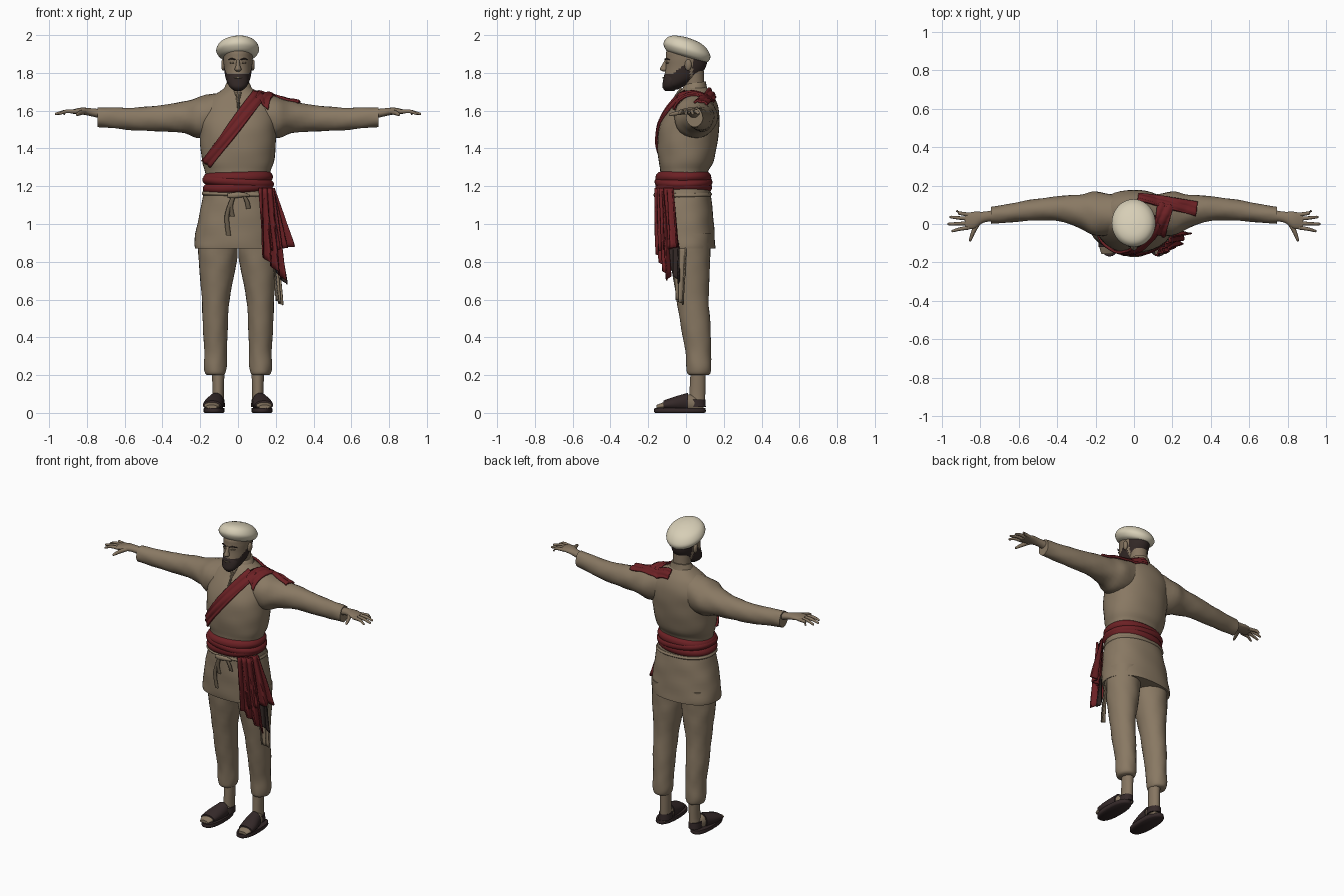
import bpy
import bmesh
from math import sin, cos, pi, radians
from mathutils import Vector
from mathutils.bvhtree import BVHTree

if "Cube" in bpy.data.objects:
    bpy.data.objects.remove(bpy.data.objects["Cube"], do_unlink=True)


def material(name, r, g, b):
    mat = bpy.data.materials.new(name)
    mat.use_nodes = True
    mat.diffuse_color = (r, g, b, 1)
    shader = next(n for n in mat.node_tree.nodes if n.type == "BSDF_PRINCIPLED")
    shader.inputs["Base Color"].default_value = (r, g, b, 1)
    return mat


linen = material("linen", .25, .19, .125)
skin = material("skin", .24, .18, .12)
red = material("red_cloth", .15, .015, .018)
dark = material("dark_hair", .032, .021, .019)
leather = material("dark_leather", .035, .022, .022)
cream = material("cream_wool", .68, .62, .47)
shade = material("dark_linen", .15, .115, .075)


def finish(name, bm, mats, rule=None, angle=50):
    """Turn a bmesh into a smooth shaded object, coloured by an optional rule."""
    bmesh.ops.recalc_face_normals(bm, faces=bm.faces)
    for face in bm.faces:
        face.smooth = True
        if rule:
            face.material_index = rule(face.calc_center_median())
    mesh = bpy.data.meshes.new(name)
    bm.to_mesh(mesh)
    bm.free()
    mesh.set_sharp_from_angle(angle=radians(angle))
    for mat in mats:
        mesh.materials.append(mat)
    obj = bpy.data.objects.new(name, mesh)
    bpy.context.collection.objects.link(obj)
    return obj


def spline(rings, steps):
    """Smooth the ring values with a Catmull-Rom curve."""
    pts = [rings[0]] + list(rings) + [rings[-1]]
    for i in range(1, len(pts) - 2):
        for k in range(steps):
            t = k / steps
            yield [b + .5 * t * (c - a + t * (2*a - 5*b + 4*c - d + t * (3*(b - c) + d - a)))
                   for a, b, c, d in zip(*pts[i - 1:i + 3])]
    yield rings[-1]


def loft(name, mats, axis, rings, side=1, n=24, power=2, steps=4, folds=0, shear=(0, 0), rule=None):
    """Skin rings of (position, centre 1, centre 2, radius 1, radius 2) along an axis."""
    bm = bmesh.new()
    loops = []
    for pos, c1, c2, r1, r2 in spline(rings, steps):
        loop = []
        for k in range(n):
            a = 2 * pi * k / n
            wave = 1 + folds * (sin(5*a + 38*pos) + .6 * sin(3*a - 55*pos))
            u, v = [abs(f) ** (2 / power) * (1 if f > 0 else -1) * wave for f in (cos(a), sin(a))]
            u, v = c1 + u * r1, c2 + v * r2
            x, y, z = {"x": (pos, u, v), "y": (u, pos, v), "z": (u, v, pos)}[axis]
            loop.append(bm.verts.new((x * side, y, z + shear[0]*x + shear[1]*y)))
        loops.append(loop)
    for low, high in zip(loops, loops[1:]):
        for k in range(n):
            j = (k + 1) % n
            bm.faces.new((low[k], low[j], high[j], high[k]))
    bm.faces.new(loops[0])
    bm.faces.new(loops[-1])
    return finish(name, bm, mats, rule)


def sheet(name, mat, point, nu, nv, thick):
    """A thin cloth sheet from a function of u and v."""
    bm = bmesh.new()
    grid = [[bm.verts.new(point(i / nu, j / nv)) for i in range(nu + 1)] for j in range(nv + 1)]
    for a, b in zip(grid, grid[1:]):
        for i in range(nu):
            bm.faces.new((a[i], a[i + 1], b[i + 1], b[i]))
    obj = finish(name, bm, [mat])
    mod = obj.modifiers.new("thickness", "SOLIDIFY")
    mod.thickness = thick
    mod.offset = 0
    return obj


def hanging(name, mat, top_a, top_b, low_a, low_b, pleats, depth):
    """Pleated cloth hanging between a top edge and a bottom edge."""
    ta, tb, la, lb = map(Vector, (top_a, top_b, low_a, low_b))
    out = (tb - ta).cross(Vector((0, 0, 1))).normalized()

    def point(u, v):
        p = ta.lerp(tb, u).lerp(la.lerp(lb, u), v)
        return p + out * depth * (.5 + v) * sin(2*pi*pleats*u + 2*v)
    return sheet(name, mat, point, 32, 12, .008)


# Shirt body
torso = loft("shirt_body", [linen], "z", [
    (1.17, 0, -.01, .165, .125), (1.27, 0, -.01, .172, .125), (1.33, 0, 0, .19, .145),
    (1.42, 0, .007, .2, .158), (1.52, 0, .018, .203, .158), (1.6, 0, .037, .195, .138),
    (1.66, 0, .047, .16, .108), (1.7, 0, .047, .1, .082), (1.725, 0, .047, .065, .058)],
    n=40, power=2.2, folds=.006)
loft("collar", [linen], "z", [(1.69, 0, .045, .08, .07), (1.72, 0, .045, .07, .063),
                              (1.74, 0, .05, .06, .055)], shear=(0, .15))
loft("shirt_skirt", [linen], "z", [
    (.87, -.008, .008, .222, .148), (.9, -.008, .006, .223, .149), (1, -.004, 0, .212, .147),
    (1.1, 0, -.004, .194, .143), (1.2, 0, -.01, .175, .133)], n=48, power=2.3, folds=.008)

arms = []
for side, label in ((1, "left_"), (-1, "right_")):
    # Sleeves and hands
    arms.append(loft(label + "sleeve", [linen], "x", [
        (.08, .05, 1.59, .1, .11), (.2, .052, 1.565, .115, .11), (.28, .066, 1.565, .088, .085),
        (.4, .08, 1.56, .064, .07), (.55, .07, 1.556, .054, .06), (.68, .052, 1.563, .047, .054),
        (.745, .045, 1.565, .044, .052)], side, folds=.018))
    loft(label + "hand", [skin], "x", [
        (.71, .045, 1.58, .03, .026), (.78, .036, 1.592, .028, .021),
        (.83, .02, 1.598, .044, .018), (.878, .015, 1.595, .04, .011)], side)
    for i, (base, tip, reach) in enumerate(((.048, .066, .925), (.027, .036, .96),
                                            (.004, 0, .97), (-.018, -.036, .95))):
        loft(label + "finger_" + str(i + 1), [skin], "x", [
            (.855, base, 1.595, .011, .011), (.91, (base + tip) / 2, 1.596, .009, .01),
            (reach - .008, tip, 1.584, .007, .007), (reach, tip, 1.582, .003, .003)], side, n=10)
    loft(label + "thumb", [skin], "y", [
        (.01, .81, 1.595, .018, .013), (-.04, .835, 1.588, .012, .012),
        (-.08, .85, 1.58, .008, .008), (-.09, .852, 1.578, .003, .003)], side, n=10)

    # Trousers
    loft(label + "trouser_leg", [linen], "z", [
        (.2, .118, .068, .044, .05), (.212, .12, .068, .054, .062), (.25, .12, .068, .061, .066),
        (.33, .118, .064, .06, .068), (.45, .12, .052, .066, .078), (.6, .118, .035, .073, .085),
        (.75, .11, .026, .094, .1), (.85, .106, .02, .105, .108), (.95, .105, .02, .105, .115)],
        side, n=28, folds=.012)

    # Feet and sandals
    loft(label + "ankle", [skin], "z", [(.04, .108, .058, .034, .042), (.1, .105, .06, .03, .042),
                                        (.24, .105, .065, .034, .04)], side)
    foot = [(-.155, .14, .032, .03, .01), (-.12, .138, .038, .041, .018),
            (-.06, .13, .045, .044, .032), (.01, .118, .052, .036, .045),
            (.06, .11, .045, .034, .04), (.092, .108, .04, .022, .025)]
    loft(label + "foot", [skin], "y", foot, side)
    loft(label + "sandal_strap", [leather], "y", [
        (y, x, z + .003, rx + .007, rz + .006) for y, x, z, rx, rz in foot[1:4]], side)
    loft(label + "heel_strap", [leather], "z", [(.03, .109, .055, .04, .05),
                                                (.07, .109, .055, .038, .047)], side)
    loft(label + "sandal_sole", [leather], "z", [
        (0, .127, -.032, .05, .13), (.008, .127, -.032, .056, .137),
        (.026, .127, -.032, .054, .135)], side, n=32, power=2.4)
    # Ears
    loft(label + "ear", [skin], "x", [(.066, .008, 1.84, .016, .026), (.08, .012, 1.842, .018, .03),
                                      (.088, .014, 1.844, .011, .02)], side, n=14)
    # Eyes and brows
    loft(label + "eye", [shade], "x", [(.02, -.104, 1.853, .004, .002), (.031, -.102, 1.854, .005, .005),
                                       (.044, -.093, 1.853, .003, .002)], side, n=10)
    loft(label + "brow", [dark], "x", [(.014, -.11, 1.87, .005, .003), (.033, -.104, 1.875, .006, .004),
                                       (.054, -.087, 1.869, .003, .002)], side, n=10)


# Head, with hair and beard coloured by region
def hair_rule(c):
    hair = c.y > .035 and c.z > 1.765
    beard = c.y < .02 and c.z < 1.792 + .75 * max(0, c.y + .075)
    return 1 if hair or beard else 0


loft("neck", [skin], "z", [(1.66, 0, .05, .06, .055), (1.73, 0, .045, .053, .052),
                           (1.81, 0, .035, .055, .06)])
loft("head", [skin, dark], "z", [
    (1.712, 0, -.075, .022, .03), (1.735, 0, -.06, .05, .06), (1.775, 0, -.026, .066, .09),
    (1.83, 0, -.002, .074, .106), (1.88, 0, .003, .078, .11), (1.92, 0, .005, .074, .104),
    (1.96, 0, .005, .04, .05)], n=56, steps=8, rule=hair_rule)
loft("beard", [dark], "z", [(1.705, 0, -.085, .018, .025), (1.725, 0, -.085, .044, .04),
                            (1.755, 0, -.078, .055, .044), (1.785, 0, -.07, .05, .046),
                            (1.8, 0, -.075, .028, .035)])
loft("nose", [skin], "z", [(1.808, 0, -.115, .01, .008), (1.818, 0, -.118, .018, .02),
                           (1.84, 0, -.114, .011, .015), (1.872, 0, -.1, .008, .01)], n=14)
loft("mouth", [shade], "x", [(-.022, -.117, 1.776, .003, .002), (0, -.12, 1.774, .005, .005),
                             (.022, -.117, 1.776, .003, .002)], n=10)

# Soft cap, higher at the front
loft("cap", [cream], "z", [
    (1.882, 0, .005, .078, .096), (1.895, 0, .005, .1, .114), (1.925, -.002, .005, .114, .124),
    (1.96, -.002, .005, .097, .104), (1.98, 0, .005, .062, .068), (1.988, 0, .005, .02, .02)],
    n=40, shear=(.04, -.28))

# Waist sash in overlapping wraps
for i, (low, high, tilt, grow) in enumerate(((1.165, 1.225, .05, 0), (1.195, 1.25, -.06, .003),
                                             (1.215, 1.275, .03, -.002))):
    mid = (low + high) / 2
    loft("waist_sash_" + str(i + 1), [red], "z", [
        (low, 0, -.013, .165, .13), (low + .012, 0, -.013, .18 + grow, .145 + grow),
        (mid, 0, -.013, .187 + grow, .15 + grow), (high - .012, 0, -.013, .18 + grow, .145 + grow),
        (high, 0, -.013, .165, .13)], n=48, power=2.2, folds=.004, shear=(tilt, 0))

# Hanging sash ends on the left hip
hanging("sash_end_front", red, (.11, -.16, 1.19), (.19, -.125, 1.19),
        (.125, -.145, .84), (.25, -.085, .7), 3, .012)
hanging("sash_end_outer", red, (.13, -.15, 1.19), (.195, -.07, 1.19),
        (.17, -.135, .86), (.287, -.035, .88), 3, .012)
hanging("sash_lining", dark, (.18, -.09, .9), (.23, -.04, .9),
        (.2, -.08, .76), (.252, -.03, .68), 2, .008)
hanging("loose_linen_end", linen, (.175, -.06, .88), (.215, 0, .88),
        (.205, -.05, .6), (.23, -.01, .57), 2, .006)

# Tied waist cord
loft("cord_belt", [linen], "z", [(1.145, 0, -.008, .182, .135), (1.155, 0, -.008, .192, .146),
                                 (1.168, 0, -.008, .185, .14)], n=40, power=2.3, shear=(-.03, 0))
for x, low in ((-.05, .94), (-.03, 1.04), (.055, 1.08)):
    loft("cord_tail", [shade], "z", [
        (low, x, -.15, .012, .006), ((low + 1.16) / 2, x - .008, -.157, .012, .008),
        (1.165, x * .4, -.158, .008, .008)], n=10)
loft("cord_knot", [linen], "x", [(-.055, -.155, 1.15, .006, .01), (-.02, -.16, 1.152, .011, .016),
                                 (.03, -.16, 1.155, .01, .012), (.06, -.153, 1.15, .004, .006)], n=12)

# Cloth draped over the shirt surface
verts, faces = [], []
for obj in (torso, arms[0]):
    start = len(verts)
    verts += [v.co.copy() for v in obj.data.vertices]
    faces += [[start + i for i in p.vertices] for p in obj.data.polygons]
surface = BVHTree.FromPolygons(verts, faces)


def drape(name, mat, start, end, wide_a, wide_b, from_top=False, lift=.007, thick=.012):
    a, b = Vector(start), Vector(end)
    across = Vector((a.y - b.y, b.x - a.x)).normalized()

    def point(u, v):
        p = a.lerp(b, v) + across * (2*u - 1) * (wide_a + (wide_b - wide_a) * v)
        origin = Vector((p.x, p.y, 3)) if from_top else Vector((p.x, -1, p.y))
        way = Vector((0, 0, -1)) if from_top else Vector((0, 1, 0))
        hit, normal = surface.ray_cast(origin, way)[:2]
        if hit is None:
            near = Vector((p.x, p.y, 1.65)) if from_top else Vector((p.x, -.05, p.y))
            hit, normal = surface.find_nearest(near)[:2]
        if normal.dot(way) > 0:
            normal = -normal
        return hit + normal * (lift + .003 * sin(4*pi*u + 5*v))
    return sheet(name, mat, point, 12, 36, thick)


drape("chest_sash", red, (-.162, 1.32), (.115, 1.69), .028, .036)
drape("shoulder_sash", red, (.125, -.05), (.165, .1), .036, .04, True)
drape("shoulder_sash_end", red, (.02, .135), (.325, .078), .018, .034, True)
drape("neck_opening", skin, (0, 1.64), (0, 1.715), .003, .022, False, .004, .006)
drape("neck_placket", shade, (.004, 1.58), (.002, 1.64), .003, .005, False, .004, .006)
